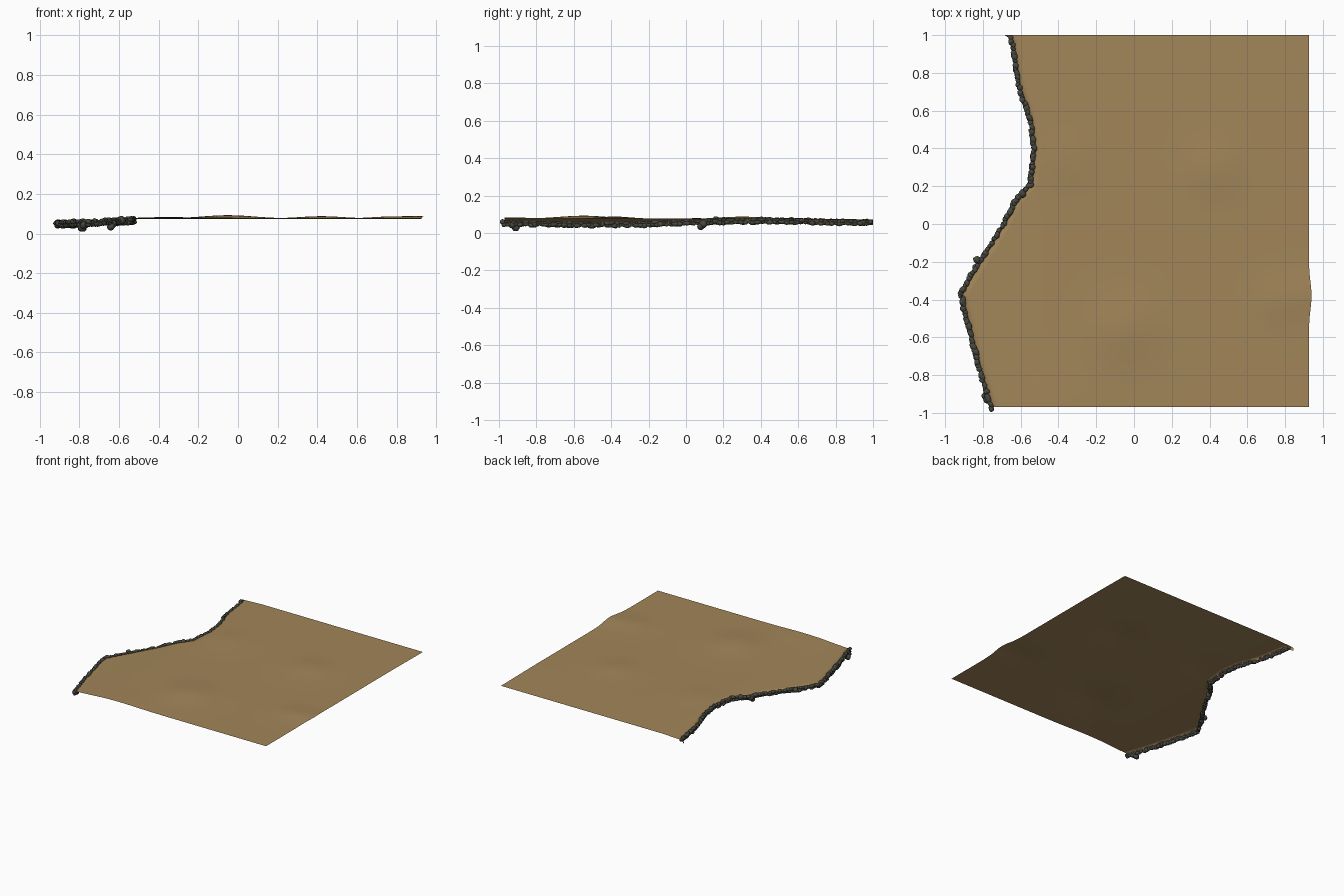
import bpy, bmesh, math, random
from mathutils import Vector, Matrix, noise

if "Cube" in bpy.data.objects:
    bpy.data.objects.remove(bpy.data.objects["Cube"])

random.seed(4)

# Shoreline: (x, y) points of the rocky edge, front to back
SHORE = [(-0.755, -0.975), (-0.81, -0.80), (-0.87, -0.57), (-0.92, -0.37), (-0.81, -0.19),
         (-0.69, 0.0), (-0.63, 0.12), (-0.55, 0.21), (-0.53, 0.40), (-0.55, 0.55),
         (-0.61, 0.73), (-0.632, 0.88), (-0.65, 0.985)]


def material(name, rgb):
    m = bpy.data.materials.new(name)
    m.diffuse_color = (*rgb, 1)
    m.use_nodes = True
    m.node_tree.nodes["Principled BSDF"].inputs["Base Color"].default_value = m.diffuse_color
    return m


def shore_x(y):
    for (x0, y0), (x1, y1) in zip(SHORE, SHORE[1:]):
        if y <= y1:
            t = max(0, (y - y0) / (y1 - y0))
            return x0 + (x1 - x0) * t
    return SHORE[-1][0]


def bump(x, y, cx, cy, r):
    return math.exp(-((x - cx) ** 2 + (y - cy) ** 2) / r ** 2)


def ground_z(x, y):
    z = 0.077 - 0.004 * max(0, y - 0.6) / 0.4
    z += 0.016 * bump(x, y, -0.05, -0.55, 0.18) + 0.011 * bump(x, y, 0.42, 0.30, 0.15)
    z += 0.007 * bump(x, y, -0.35, 0.35, 0.15) + 0.008 * bump(x, y, 0.75, -0.4, 0.12)
    z += 0.010 * bump(x, y, 0.92, -0.38, 0.12) + 0.006 * bump(x, y, -0.35, -0.95, 0.2)
    # ground sinks gently towards the shore
    return z - 0.018 * min(1, max(0, (-0.5 - x) / 0.38))


def finish(bm, name, mat, angle=None):
    me = bpy.data.meshes.new(name)
    bm.to_mesh(me)
    bm.free()
    me.materials.append(mat)
    for p in me.polygons:
        p.use_smooth = True
    ob = bpy.data.objects.new(name, me)
    bpy.context.collection.objects.link(ob)
    return ob


# Ground sheet: rows from the shore to the straight right edge, with a drooping lip
bm = bmesh.new()
rows, cols = 66, 48
grid = []
for j in range(rows + 1):
    y = -0.97 + 1.97 * j / rows
    left = shore_x(y) if j < rows else -0.69
    right = 0.926 + 0.014 * math.exp(-((y + 0.38) / 0.10) ** 2)
    row = [bm.verts.new((left + 0.006, y, ground_z(left, y) - 0.022))]
    for i in range(cols + 1):
        x = left + 0.012 + (right - left - 0.012) * i / cols
        row.append(bm.verts.new((x, y, ground_z(x, y))))
    grid.append(row)
for a, b in zip(grid, grid[1:]):
    for i in range(len(a) - 1):
        bm.faces.new((a[i], a[i + 1], b[i + 1], b[i]))
finish(bm, "ground_sheet", material("sand", (0.36, 0.235, 0.10)))


# Shore rocks: lumpy stones strung along the shoreline
def add_rock(bm, loc, size, heading):
    ret = bmesh.ops.create_icosphere(bm, subdivisions=2, radius=1)
    seed = Vector([random.uniform(-50, 50) for _ in range(3)])
    rot = Matrix.Rotation(heading, 4, 'Z') @ Matrix.Rotation(random.uniform(-0.3, 0.3), 4, 'X')
    m = Matrix.Translation(loc) @ rot @ Matrix.Diagonal((*size, 1))
    for v in ret["verts"]:
        v.co = m @ (v.co * (1 + 0.25 * noise.noise(v.co * 1.3 + seed)))


bm = bmesh.new()
for (x0, y0), (x1, y1) in zip(SHORE, SHORE[1:]):
    length = math.hypot(x1 - x0, y1 - y0)
    heading = math.atan2(y1 - y0, x1 - x0)
    n = max(2, round(length / 0.021))
    for k in range(n):
        t = (k + random.random() * 0.6) / n
        x, y = x0 + (x1 - x0) * t, y0 + (y1 - y0) * t
        z = ground_z(x, y) - 0.004
        for dz, off in ((0, 0.0), (-0.014, 0.003)):
            s = random.uniform(0.011, 0.017)
            loc = (x + random.uniform(-0.005, 0.005) + off, y, z + dz + random.uniform(-0.003, 0.003))
            add_rock(bm, loc, (s * random.uniform(1.0, 1.7), s, s * 0.85),
                     heading + random.uniform(-0.5, 0.5))
# end stones and the larger low boulders
for loc, s in (((-0.755, -0.98, 0.06), 0.014), ((-0.65, 0.985, 0.06), 0.014),
               ((-0.785, -0.91, 0.030), 0.021), ((-0.775, -0.93, 0.045), 0.021),
               ((-0.64, 0.08, 0.035), 0.019), ((-0.635, 0.095, 0.05), 0.022),
               ((-0.59, 0.16, 0.068), 0.021), ((-0.83, -0.19, 0.056), 0.02)):
    add_rock(bm, loc, (s * 1.1, s, s), random.uniform(0, 3))
finish(bm, "shore_rocks", material("dark_stone", (0.065, 0.065, 0.052)))
